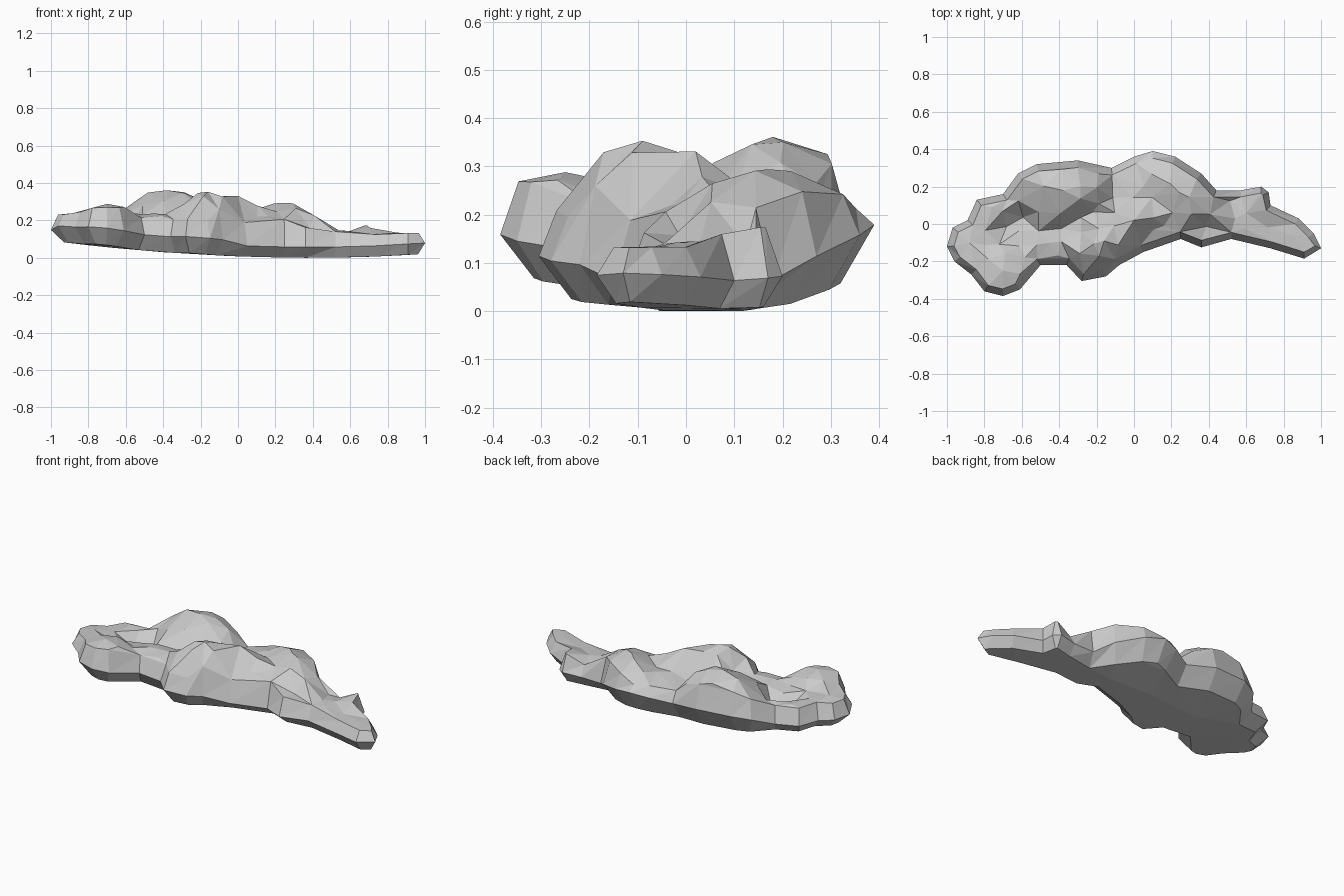
import bpy, bmesh, math, random
from mathutils import Vector
from mathutils.geometry import delaunay_2d_cdt

if "Cube" in bpy.data.objects:
    bpy.data.objects.remove(bpy.data.objects["Cube"])

random.seed(4)

# Plan outline of the rock, clockwise from the left end
outline = [Vector(p) for p in [
    (-1, -.12), (-.97, -.02), (-.89, .02), (-.84, .13), (-.70, .16), (-.62, .27),
    (-.52, .32), (-.30, .34), (-.12, .30), (0, .36), (.10, .39), (.22, .36),
    (.36, .27), (.44, .18), (.57, .18), (.68, .20), (.72, .17), (.73, .10), (.88, .03),
    (.96, -.05), (1, -.13), (.91, -.185), (.73, -.13), (.52, -.08), (.36, -.125),
    (.25, -.08), (.05, -.15), (-.08, -.22), (-.15, -.28), (-.28, -.305),
    (-.36, -.22), (-.50, -.22), (-.61, -.35), (-.70, -.385), (-.80, -.36),
    (-.87, -.27), (-.96, -.20)]]

# Rounded humps: x, y, top height, long radius, short radius, turn in degrees
humps = [
    (-.38, .18, .365, .27, .18, 0), (-.16, -.09, .357, .20, .14, 35),
    (.00, .02, .335, .17, .12, 35), (.24, .17, .298, .26, .16, -35),
    (.05, .20, .25, .24, .17, 10), (-.70, -.25, .292, .18, .16, 20),
    (-.88, -.10, .243, .17, .13, 60), (-.76, .09, .23, .14, .10, 30),
    (-.45, -.10, .24, .26, .14, 0), (.16, -.01, .225, .26, .13, 20),
    (-.25, -.24, .215, .14, .10, 0), (.36, -.06, .168, .14, .10, 0),
    (.67, .13, .18, .10, .10, 0), (.85, -.06, .138, .25, .14, -40),
    (.54, .03, .15, .18, .14, 0)]


def under(x, y):
    """Height of the shallow curved underside."""
    return (.004 + .085 * (max(0, .4 - x) / 1.35) ** 2
            + .06 * max(0, x - .4) ** 2 + 1.1 * max(0, y - .1) ** 2
            + .25 * max(0, -.1 - y) ** 2)


def upper(x, y):
    """Height of the lumpy top surface."""
    base = under(x, y) + .095
    z = base
    for hx, hy, top, a, b, turn in humps:
        c, s = math.cos(math.radians(turn)), math.sin(math.radians(turn))
        u, v = ((x - hx) * c + (y - hy) * s) / a, ((y - hy) * c - (x - hx) * s) / b
        d = u * u + v * v
        if d < 1:
            z = max(z, base + (top - base) * math.sqrt(1 - d ** 1.2))
    return z


def inset(body, tail):
    """Outline moved inwards, by one amount on the body and one on the tail."""
    ring = []
    for i, p in enumerate(outline):
        t = (outline[(i + 1) % len(outline)] - outline[i - 1]).normalized()
        ring.append(p + Vector((t.y, -t.x)) * (body if p.x < .45 else tail))
    return ring


bm = bmesh.new()


def cap(ring, inner, height):
    """Triangulated surface through the ring and the inner points."""
    n = len(ring)
    points = list(ring)
    for p in inner:
        if min((p - q).length for q in points) > .055:
            points.append(p)
    co, _, faces, _, _, _ = delaunay_2d_cdt(
        points, [(i, (i + 1) % n) for i in range(n)], [], 1, 1e-5)
    verts = [bm.verts.new((p.x, p.y, height(p.x, p.y))) for p in co]
    for f in faces:
        bm.faces.new([verts[i] for i in f])
    return verts[:n]


def bridge(a, b):
    """Band of triangles between two rings."""
    n = len(a)
    for i in range(n):
        j = (i + 1) % n
        bm.faces.new((a[i], a[j], b[j]))
        bm.faces.new((a[i], b[j], b[i]))


def rim_height(p):
    """Widest edge rides higher along the front of the body."""
    lift = .025 if p.y < -.2 or (p.x < .45 and p.y > .2) else 0
    return under(p.x, p.y) + .057 + lift


# Top: hump summits first, then a jittered scatter
summits = [Vector((h[0], h[1])) for h in humps]
scatter = [Vector((-1 + .10 * i + random.uniform(-.02, .02),
                   -.4 + .075 * j + random.uniform(-.02, .02)))
           for i in range(21) for j in range(12)]
top_ring = cap(inset(.038, .035), summits + scatter, upper)

# Widest edge and broad underside
rim = [bm.verts.new((p.x, p.y, rim_height(p))) for p in outline]
keel = [Vector((x, .12 - .16 * abs(x - .1))) for x in (-.75, -.4, -.05, .25, .55)]
low_ring = cap(inset(.07, .04), keel, under)
bridge(top_ring, rim)
bridge(rim, low_ring)

loose = [v for v in bm.verts if not v.link_faces]
bmesh.ops.delete(bm, geom=loose, context='VERTS')
bmesh.ops.recalc_face_normals(bm, faces=bm.faces)

# Stand the rock on the ground
low = min(v.co.z for v in bm.verts)
for v in bm.verts:
    v.co.z -= low

mesh = bpy.data.meshes.new("flat_rock")
bm.to_mesh(mesh)
bm.free()
rock = bpy.data.objects.new("flat_rock", mesh)
bpy.context.collection.objects.link(rock)
